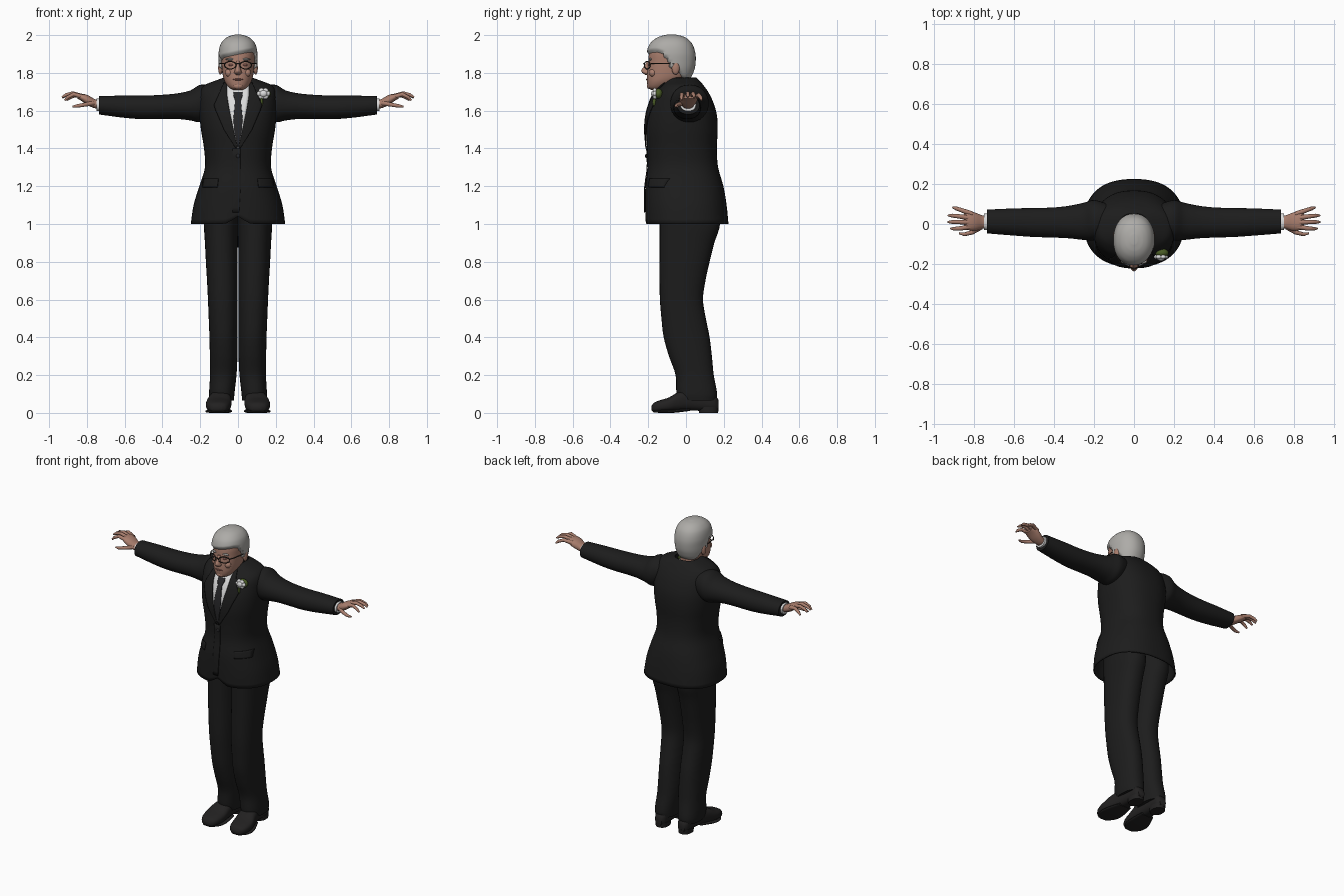
import bpy, bmesh, math
from mathutils import Vector

if "Cube" in bpy.data.objects:
    bpy.data.objects.remove(bpy.data.objects["Cube"])


def material(name, r, g, b):
    m = bpy.data.materials.new(name)
    m.diffuse_color = (r, g, b, 1)
    m.use_nodes = True
    m.node_tree.nodes["Principled BSDF"].inputs["Base Color"].default_value = m.diffuse_color
    return m


SUIT = material("suit black", .012, .012, .012)
SHOE = material("shoe black", .016, .015, .015)
SKIN = material("skin", .40, .21, .155)
LIP = material("lip", .27, .11, .09)
HAIR = material("grey hair", .42, .41, .39)
WHITE = material("shirt white", .72, .72, .72)
TIE = material("tie black", .02, .02, .022)
GREEN = material("leaf green", .07, .11, .02)
FRAME = material("frame dark", .03, .025, .02)


def finish(name, bm, mat, mirror=False, solid=0, angle=50):
    bmesh.ops.recalc_face_normals(bm, faces=bm.faces)
    me = bpy.data.meshes.new(name)
    bm.to_mesh(me)
    bm.free()
    me.materials.append(mat)
    me.polygons.foreach_set("use_smooth", [True] * len(me.polygons))
    me.set_sharp_from_angle(angle=math.radians(angle))
    ob = bpy.data.objects.new(name, me)
    bpy.context.collection.objects.link(ob)
    if solid:
        s = ob.modifiers.new("thickness", 'SOLIDIFY')
        s.thickness, s.offset = solid, -1
    if mirror:
        m = ob.modifiers.new("mirror", 'MIRROR')
        m.use_mirror_merge = False
    return ob


def skin_rings(rings, caps=True, closed=False):
    bm = bmesh.new()
    vs = [[bm.verts.new(p) for p in r] for r in rings]
    n = len(vs[0])
    pairs = list(zip(vs, vs[1:])) + ([(vs[-1], vs[0])] if closed else [])
    for a, b in pairs:
        for i in range(n):
            bm.faces.new((a[i], a[(i + 1) % n], b[(i + 1) % n], b[i]))
    if caps and not closed:
        bm.faces.new(vs[0])
        bm.faces.new(vs[-1])
    return bm


def section_at(secs, t):
    """Smooth (Hermite) interpolation of a cross-section's four bounds."""
    i = 0
    while i < len(secs) - 2 and t > secs[i + 1][0]:
        i += 1
    p, q = secs[i], secs[i + 1]
    o, r = secs[max(i - 1, 0)], secs[min(i + 2, len(secs) - 1)]
    h = q[0] - p[0]
    u = (t - p[0]) / h
    out = []
    for k in range(1, 5):
        m0 = (q[k] - o[k]) / (q[0] - o[0]) * h
        m1 = (r[k] - p[k]) / (r[0] - p[0]) * h
        out.append((2*u**3 - 3*u*u + 1) * p[k] + (u**3 - 2*u*u + u) * m0
                   + (3*u*u - 2*u**3) * q[k] + (u**3 - u*u) * m1)
    return out


def loft(name, secs, mat, axis='z', power=2.3, n=32, sub=4, warp=None, caps=True, **kw):
    """Sections: position on the axis, then low/high bounds on the other two axes."""
    ts = [a[0] + (b[0] - a[0]) * j / sub for a, b in zip(secs, secs[1:]) for j in range(sub)]
    rings = []
    for t in ts + [secs[-1][0]]:
        a0, a1, b0, b1 = section_at(secs, t)
        ring = []
        for i in range(n):
            c, s = math.cos(2*math.pi*i/n), math.sin(2*math.pi*i/n)
            a = (a0 + a1)/2 + (a1 - a0)/2 * math.copysign(abs(c)**(2/power), c)
            b = (b0 + b1)/2 + (b1 - b0)/2 * math.copysign(abs(s)**(2/power), s)
            v = Vector({'z': (a, b, t), 'x': (t, a, b), 'y': (a, t, b)}[axis])
            ring.append(warp(v) if warp else v)
        rings.append(ring)
    return finish(name, skin_rings(rings, caps), mat, **kw)


def front_y(secs, x, z, power):
    a0, a1, b0, b1 = section_at(secs, z)
    k = min(abs(x) / ((a1 - a0)/2), .999)
    return (b0 + b1)/2 - (b1 - b0)/2 * (1 - k**power)**(1/power)


def plate(name, rows, mat, off, mirror=False, cols=8, sub=5):
    """Thin cloth piece lying on the jacket front; rows: z, left x, right x."""
    bm = bmesh.new()
    grid = []
    for p, q in zip(rows, rows[1:]):
        for j in range(sub + 1):
            z, l, r = (p[k] + (q[k] - p[k]) * j / sub for k in range(3))
            xs = [l + (r - l) * i / cols for i in range(cols + 1)]
            grid.append([bm.verts.new((x, front_y(TORSO, x, z, 2.4) - off, z)) for x in xs])
    for a, b in zip(grid, grid[1:]):
        for i in range(cols):
            bm.faces.new((a[i], b[i], b[i + 1], a[i + 1]))
    bmesh.ops.remove_doubles(bm, verts=bm.verts, dist=1e-5)
    return finish(name, bm, mat, mirror, .005)


def blob(name, loc, scale, mat, mirror=False):
    bm = bmesh.new()
    bmesh.ops.create_uvsphere(bm, u_segments=16, v_segments=10, radius=1)
    for v in bm.verts:
        v.co = Vector(loc) + v.co * Vector(scale)
    return finish(name, bm, mat, mirror)


def tube(name, pts, radii, mat, closed=False, n=10):
    pts = [Vector(p) for p in pts]
    m, rings = len(pts), []
    for i, p in enumerate(pts):
        nxt = pts[(i + 1) % m] if closed else pts[min(i + 1, m - 1)]
        prv = pts[i - 1] if closed else pts[max(i - 1, 0)]
        rot = (nxt - prv).to_track_quat('Z', 'Y')
        r = radii[min(i, len(radii) - 1)]
        rings.append([p + rot @ Vector((r*math.cos(2*math.pi*k/n), r*math.sin(2*math.pi*k/n), 0))
                      for k in range(n)])
    return finish(name, skin_rings(rings, True, closed), mat, True)


def upright(rows):
    """Rows z, front y, back y, half width -> symmetric loft sections."""
    return [(z, -w, w, f, b) for z, f, b, w in rows]


# Jacket body, with the front hem cut away at the middle
TORSO = upright([(1.0, -.215, .225, .25), (1.1, -.217, .215, .235), (1.2, -.215, .198, .205),
                 (1.3, -.202, .17, .175), (1.4, -.205, .163, .18), (1.5, -.212, .168, .196),
                 (1.58, -.205, .163, .204), (1.65, -.185, .142, .205), (1.7, -.16, .117, .2),
                 (1.735, -.127, .092, .178), (1.757, -.105, .074, .125), (1.775, -.095, .055, .075)])


def cutaway(v):
    if v.y < 0:
        v.z += .04 * math.exp(-(v.x / .04)**2) * max(0, 1 - (v.z - 1) / .15)
    return v


loft("jacket_body", TORSO, SUIT, power=2.4, n=64, warp=cutaway, caps=False, solid=.008)

# Sleeves and shirt cuffs
loft("sleeve", [(.13, -.06, .10, 1.58, 1.73), (.2, -.082, .12, 1.54, 1.737), (.25, -.08, .107, 1.548, 1.708),
                (.32, -.072, .092, 1.556, 1.692), (.4, -.068, .083, 1.556, 1.684),
                (.5, -.065, .08, 1.555, 1.68), (.6, -.058, .078, 1.562, 1.68),
                (.737, -.047, .072, 1.58, 1.677)], SUIT, 'x', 2.1, mirror=True)
loft("shirt_cuff", [(.72, -.03, .053, 1.597, 1.664), (.75, -.029, .052, 1.598, 1.664)],
     WHITE, 'x', mirror=True)

# Shirt front, tie, lapels, closing edge, pocket flaps, button
plate("shirt_front", [(1.735, -.06, .06), (1.68, -.058, .058), (1.6, -.045, .045), (1.4, -.004, .004)], WHITE, .004)
plate("tie", [(1.7, -.022, .022), (1.685, -.025, .025), (1.655, -.015, .015), (1.56, -.024, .024),
              (1.5, -.021, .021), (1.41, -.004, .004)], TIE, .010)
plate("lapel", [(1.75, .058, .075), (1.68, .058, .105), (1.63, .051, .128), (1.6, .045, .118),
                (1.5, .024, .075), (1.4, .002, .012)], SUIT, .010, True)
plate("closing_edge", [(1.4, -.03, .012), (1.2, -.03, .014), (1.06, -.03, .006)], SUIT, .006)
plate("pocket_flap", [(1.24, .105, .185), (1.195, .11, .19)], SUIT, .006, True)
blob("button", (0, -.212, 1.36), (.01, .005, .01), TIE)

# Trousers
LEG = [(.065, .085, .064, -.035, .16), (.1, .086, .067, -.05, .165), (.2, .078, .07, -.055, .147),
       (.3, .076, .073, -.09, .137), (.4, .077, .074, -.118, .125), (.5, .079, .076, -.13, .105),
       (.6, .081, .078, -.138, .09), (.7, .083, .081, -.14, .103), (.8, .086, .084, -.14, .125),
       (.9, .088, .087, -.14, .15), (1.0, .09, .091, -.14, .18), (1.1, .09, .091, -.14, .16)]
loft("trouser_leg", [(z, c - w, c + w, f, b) for z, c, w, f, b in LEG], SUIT, mirror=True)

# Shoes: soles and uppers, toes turned slightly out
loft("shoe", [(-.183, .085, .125, .015, .035), (-.172, .062, .148, .005, .052), (-.14, .045, .165, .004, .066),
              (-.09, .036, .17, .005, .082), (-.04, .035, .158, .008, .11), (.03, .04, .138, .012, .125),
              (.1, .043, .128, .01, .12), (.15, .047, .122, .01, .1), (.172, .062, .108, .015, .07)],
     SHOE, 'y', 2.6, mirror=True)
loft("shoe_heel", [(0, .045, .125, .07, .17), (.03, .043, .127, .065, .173)], SHOE, sub=1, mirror=True)
loft("shoe_sole", [(-.172, .072, .138, .002, .016), (-.13, .04, .168, 0, .016), (-.07, .032, .17, 0, .018),
                   (.02, .042, .135, .01, .025)], SHOE, 'y', 3, mirror=True)

# Hands
loft("palm", [(.71, -.016, .036, 1.61, 1.652), (.755, -.022, .042, 1.612, 1.66), (.795, -.034, .057, 1.628, 1.682),
              (.83, -.03, .064, 1.652, 1.69), (.85, -.018, .052, 1.664, 1.686)], SKIN, 'x', mirror=True, n=20)
FINGERS = {"little_finger": [(.81, .05, 1.67), (.86, .068, 1.682), (.89, .078, 1.67), (.907, .083, 1.655)],
           "ring_finger": [(.82, .03, 1.675), (.875, .038, 1.69), (.91, .042, 1.682), (.93, .043, 1.668)],
           "middle_finger": [(.82, .008, 1.675), (.875, .01, 1.692), (.91, .01, 1.684), (.932, .01, 1.67)],
           "index_finger": [(.82, -.014, 1.672), (.87, -.022, 1.687), (.9, -.024, 1.672), (.917, -.023, 1.655)],
           "thumb": [(.765, -.015, 1.64), (.81, -.042, 1.632), (.85, -.052, 1.625), (.875, -.046, 1.622)]}
for name, pts in FINGERS.items():
    tube(name, pts, [.013, .011, .0095, .005], SKIN)

# Neck and shirt collar
loft("neck", upright([(1.66, -.14, .02, .062), (1.72, -.145, .015, .06), (1.79, -.16, .015, .066)]), SKIN)
loft("shirt_collar", upright([(1.67, -.165, .035, .078), (1.7, -.16, .032, .073), (1.735, -.152, .027, .067)]), WHITE)

# Head
HEAD = upright([(1.710, -.185, -.12, .026), (1.722, -.2, -.085, .047), (1.75, -.206, -.035, .068),
                (1.78, -.207, .01, .079), (1.82, -.204, .03, .085), (1.86, -.2, .037, .088),
                (1.9, -.196, .036, .09), (1.94, -.183, .024, .083), (1.965, -.16, .004, .066),
                (1.98, -.132, -.022, .043), (1.988, -.1, -.055, .015)])
loft("head", HEAD, SKIN, power=2.2, n=48)


# Hair: the head shape pushed out above the hairline and sunk in below it
def hairline(v):
    line = [(-.3, 1.905), (-.15, 1.895), (-.10, 1.875), (-.085, 1.825), (-.04, 1.81), (-.015, 1.765), (.3, 1.765)]
    for (y0, z0), (y1, z1) in zip(line, line[1:]):
        if y0 <= v.y < y1:
            edge = z0 + (z1 - z0) * (v.y - y0) / (y1 - y0)
            break
    if v.y < -.12:
        edge += .2 * v.x
    push = max(-1, min(1, (v.z - edge) / .012)) * .0145
    return v + (v - Vector((0, -.08, 1.85))).normalized() * push


loft("hair", HEAD, HAIR, power=2.2, n=72, sub=8, warp=hairline)

# Face
loft("nose", [(1.79, -.012, .012, -.216, -.18), (1.8, -.02, .02, -.231, -.18), (1.812, -.017, .017, -.237, -.18),
              (1.835, -.011, .011, -.222, -.18), (1.862, -.01, .01, -.206, -.18)], SKIN, n=20, power=2)
blob("mouth", (0, -.204, 1.765), (.027, .007, .005), LIP)
blob("chin", (0, -.193, 1.73), (.026, .014, .016), SKIN)
blob("cheek", (.045, -.175, 1.80), (.024, .02, .022), SKIN, True)
blob("eye", (.037, front_y(HEAD, .037, 1.842, 2.2), 1.842), (.014, .006, .006), LIP, True)
blob("eyebrow", (.04, front_y(HEAD, .04, 1.872, 2.2), 1.872), (.025, .009, .006), HAIR, True)
blob("ear", (.093, -.055, 1.825), (.012, .021, .034), SKIN, True)

# Spectacles
rim = [(.041 + .031*math.cos(a), -.226 + .5*(.041 + .031*math.cos(a)), 1.841 + .02*math.sin(a))
       for a in (2*math.pi*i/24 for i in range(24))]
tube("spectacle_rim", rim, [.0028], FRAME, True, 6)
tube("spectacle_bridge", [(0, -.224, 1.85), (.006, -.224, 1.849), (.012, -.22, 1.845)], [.0028], FRAME, n=6)
tube("spectacle_arm", [(.071, -.19, 1.848), (.085, -.165, 1.85), (.1, -.06, 1.848)], [.003], FRAME, n=6)

# Buttonhole flower
blob("flower_centre", (.135, -.172, 1.69), (.02, .013, .018), WHITE)
for i in range(6):
    a = math.pi * i / 3
    blob("petal", (.135 + .02*math.cos(a), -.165, 1.69 + .018*math.sin(a)), (.016, .011, .014), WHITE)
blob("flower_leaf", (.14, -.145, 1.69), (.034, .022, .027), GREEN)
blob("flower_stem", (.125, -.168, 1.648), (.007, .009, .026), GREEN)
